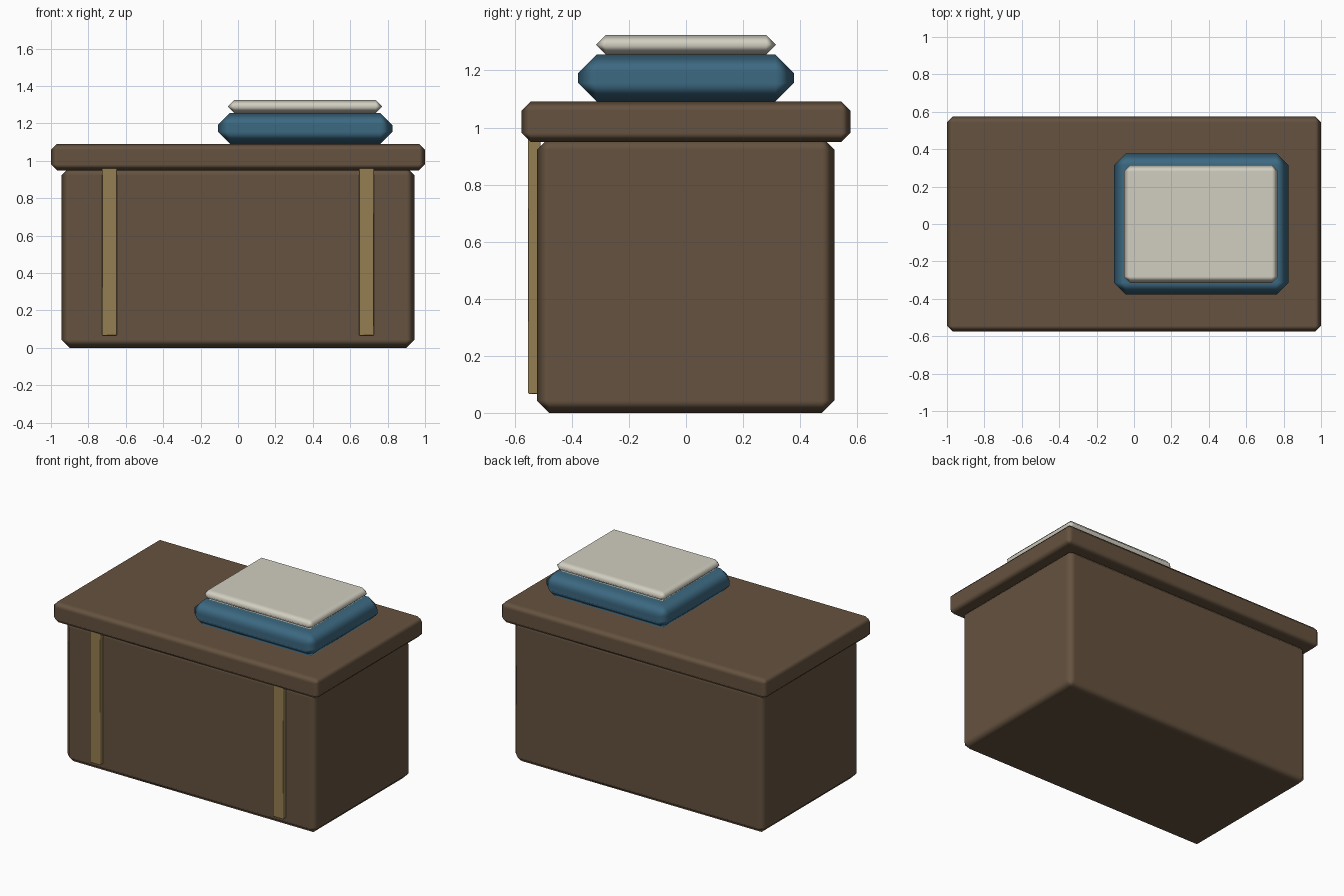
import bpy

if "Cube" in bpy.data.objects:
    bpy.data.objects.remove(bpy.data.objects["Cube"])


def material(name, rgb):
    m = bpy.data.materials.new(name)
    m.diffuse_color = (*rgb, 1)
    m.use_nodes = True
    m.node_tree.nodes["Principled BSDF"].inputs["Base Color"].default_value = m.diffuse_color
    return m


wood = material("wood", (0.13, 0.085, 0.05))
brass = material("brass", (0.30, 0.21, 0.085))
blue = material("blue_cloth", (0.045, 0.14, 0.22))
cream = material("cream_cloth", (0.64, 0.62, 0.53))


def chamfered_box(name, x, y, z, chamfer, mat):
    """Box from (min, max) ranges with single-segment softened edges."""
    ranges = (x, y, z)
    bpy.ops.mesh.primitive_cube_add(size=1, location=[(a + b) / 2 for a, b in ranges])
    ob = bpy.context.object
    ob.name = name
    ob.scale = [b - a for a, b in ranges]
    bpy.ops.object.transform_apply(location=False, rotation=False, scale=True)
    ob.data.materials.append(mat)
    bpy.ops.object.shade_smooth()
    bev = ob.modifiers.new("chamfer", 'BEVEL')
    bev.width = chamfer
    bev.segments = 1
    bev.limit_method = 'NONE'
    bev.harden_normals = True
    return ob


# Chest and lid
chamfered_box("chest_body", (-0.944, 0.944), (-0.522, 0.52), (0, 0.965), 0.043, wood)
chamfered_box("chest_lid", (-1, 1), (-0.576, 0.576), (0.949, 1.091), 0.032, wood)

# Front straps, tucked under the lid
for side, s in (("left", -1), ("right", 1)):
    cx = s * 0.686
    chamfered_box(f"{side}_strap", (cx - 0.04, cx + 0.04), (-0.554, -0.51), (0.066, 0.975), 0.004, brass)

# Folded textiles stacked on the lid
chamfered_box("folded_blanket", (-0.108, 0.826), (-0.378, 0.378), (1.091, 1.256), 0.065, blue)
chamfered_box("folded_sheet", (-0.054, 0.771), (-0.315, 0.315), (1.256, 1.325), 0.0344, cream)
